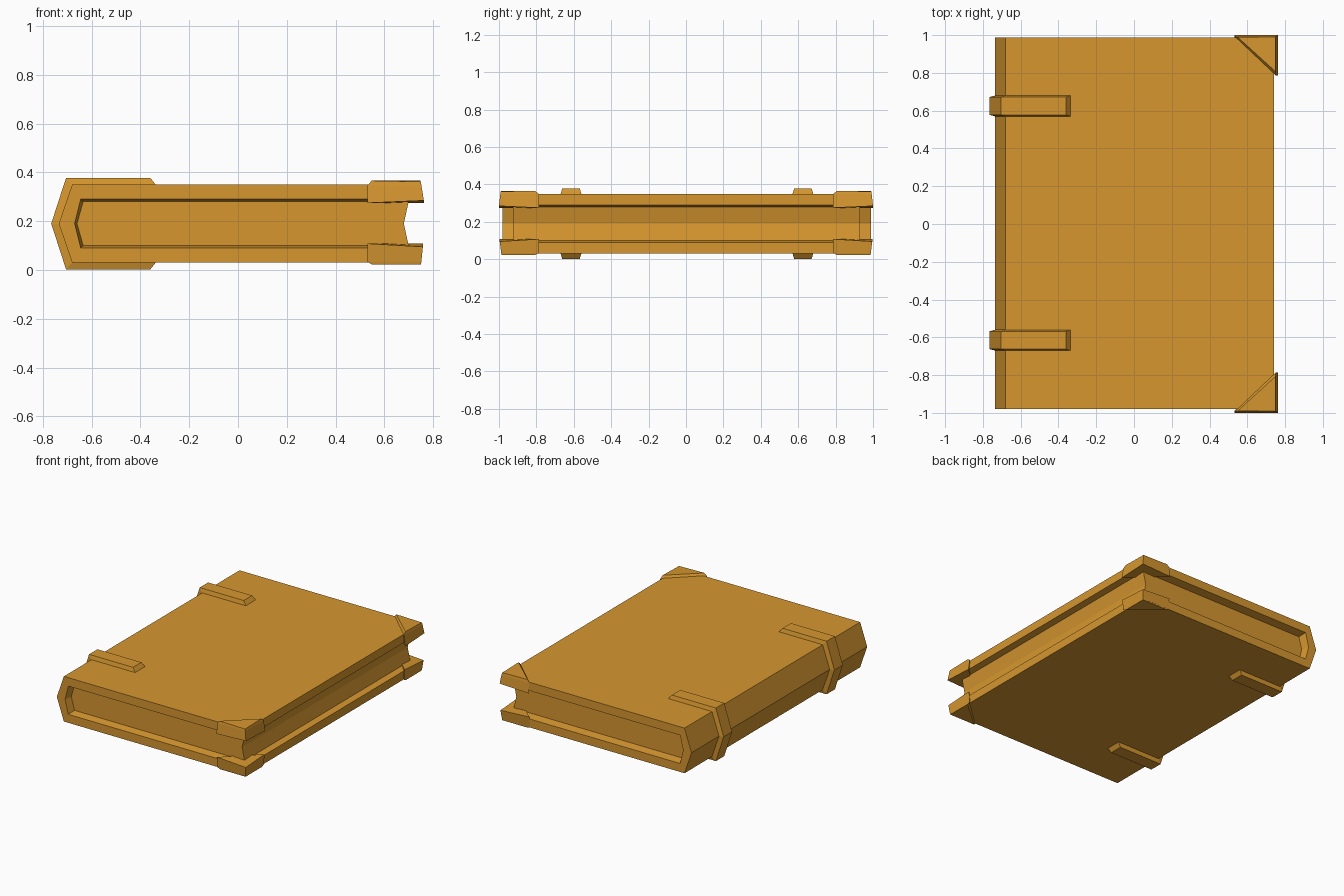
import bpy
import bmesh

cube = bpy.data.objects.get("Cube")
if cube:
    bpy.data.objects.remove(cube, do_unlink=True)

COLOUR = (0.67, 0.305, 0.028, 1)
mat = bpy.data.materials.new("ochre leather")
mat.use_nodes = True
mat.diffuse_color = COLOUR
mat.node_tree.nodes["Principled BSDF"].inputs["Base Color"].default_value = COLOUR

MID = 0.19  # height of the plane halfway between the two covers


def loft(name, rings):
    """Skin a row of matching rings and cap both ends."""
    bm = bmesh.new()
    loops = [[bm.verts.new(p) for p in ring] for ring in rings]
    n = len(loops[0])
    for a, b in zip(loops, loops[1:]):
        for i in range(n):
            j = (i + 1) % n
            bm.faces.new((a[i], a[j], b[j], b[i]))
    bm.faces.new(loops[0])
    bm.faces.new(loops[-1])
    bmesh.ops.recalc_face_normals(bm, faces=bm.faces)
    mesh = bpy.data.meshes.new(name)
    bm.to_mesh(mesh)
    bm.free()
    mesh.materials.append(mat)
    obj = bpy.data.objects.new(name, mesh)
    bpy.context.collection.objects.link(obj)
    return obj


def mirrored(half):
    """Complete an upper (x, height above middle) profile with its lower half."""
    return half + [(x, -h) for x, h in reversed(half) if h]


def ring_at(profile, y):
    return [(x, y, MID + h) for x, h in profile]


# Cover: two boards and a pointed spine, with slightly bevelled inner edges
def cover_ring(y, inset):
    outer = mirrored([(0.742, 0.16), (-0.68, 0.16), (-0.735, 0)])
    inner = mirrored([(0.742, 0.1), (0.70, 0.1 - inset),
                      (-0.645 + inset, 0.1 - inset), (-0.67 + inset, 0)])
    return ring_at(outer + inner[::-1], y)


loft("cover", [cover_ring(-0.98, 0), cover_ring(-0.925, 0.01),
               cover_ring(0.93, 0.01), cover_ring(0.988, 0)])

# Page block with a hollow fore edge
page_profile = mirrored([(0.70, 0.092), (-0.635, 0.092), (-0.66, 0)])
page_profile.append((0.68, 0))
loft("pages", [ring_at(page_profile, y) for y in (-0.925, 0.93)])

# Straps around the spine: wide at the base, narrower on the outside
inner_path = mirrored([(-0.335, 0.157), (-0.679, 0.157), (-0.732, 0)])
outer_path = mirrored([(-0.36, 0.188), (-0.705, 0.188), (-0.766, 0)])
for label, yc in (("front", -0.615), ("back", 0.625)):
    rings = []
    for (xi, hi), (xo, ho) in zip(inner_path, outer_path):
        rings.append([(xi, yc - 0.056, MID + hi), (xo, yc - 0.047, MID + ho),
                      (xo, yc + 0.047, MID + ho), (xi, yc + 0.056, MID + hi)])
    loft(label + "_spine_strap", rings)


# Corner guards: triangular caps flaring towards the inside of the cover
def corner(name, side, top):
    def tri(x0, x1, y0, y1, z_in, z_out):
        return [(x0, side * y1, z_in), (x1, side * y1, z_out), (x1, side * y0, z_in)]
    if top:
        rings = [tri(0.532, 0.762, 0.785, 1.0, 0.275, 0.285),
                 tri(0.532, 0.752, 0.785, 0.993, 0.348, 0.348),
                 tri(0.548, 0.748, 0.808, 0.99, 0.366, 0.362)]
    else:
        rings = [tri(0.532, 0.758, 0.785, 0.996, 0.108, 0.095),
                 tri(0.532, 0.752, 0.785, 0.988, 0.033, 0.033),
                 tri(0.548, 0.750, 0.808, 0.986, 0.023, 0.023)]
    loft(name, rings)


for side, place in ((-1, "front"), (1, "back")):
    corner("upper_" + place + "_corner", side, True)
    corner("lower_" + place + "_corner", side, False)
